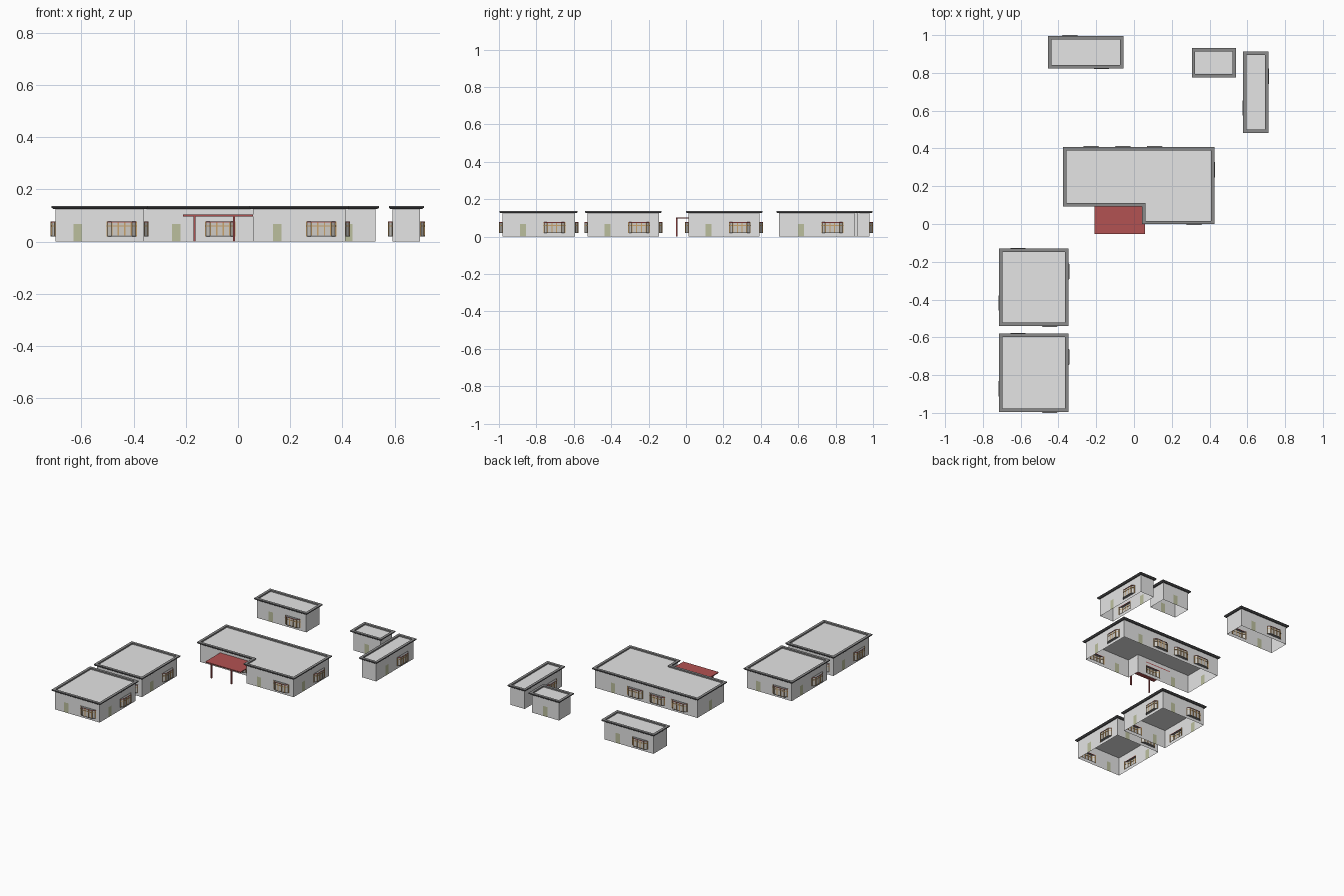
import bpy, bmesh, math
from mathutils import Vector, Matrix

if "Cube" in bpy.data.objects:
    bpy.data.objects.remove(bpy.data.objects["Cube"])


def material(name, rgb):
    m = bpy.data.materials.new(name)
    m.diffuse_color = (*rgb, 1)
    m.use_nodes = True
    m.node_tree.nodes["Principled BSDF"].inputs["Base Color"].default_value = m.diffuse_color
    return m


WALL = material("wall_grey", (0.78, 0.78, 0.78))
ROOF = material("roof_grey", (0.78, 0.78, 0.78))
RIM = material("rim_grey", (0.26, 0.26, 0.26))
FASCIA = material("fascia_dark", (0.13, 0.13, 0.135))
DOOR = material("door_olive", (0.50, 0.52, 0.34))
TAN = material("frame_tan", (0.58, 0.36, 0.15))
RED = material("red_metal", (0.45, 0.085, 0.085))
GLASS = material("glass_light", (0.62, 0.60, 0.56))

WALL_H, ROOF_TOP = 0.128, 0.137
SLOT = 0.168                      # spacing of doors and windows
WIN_W, WIN_Z0, WIN_Z1 = 0.112, 0.02, 0.077
DOOR_W, DOOR_H = 0.033, 0.068


def to_mesh(bm, name, mats):
    me = bpy.data.meshes.new(name)
    bm.to_mesh(me)
    bm.free()
    for m in mats:
        me.materials.append(m)
    return me


def add_object(name, me, matrix=None):
    ob = bpy.data.objects.new(name, me)
    bpy.context.collection.objects.link(ob)
    if matrix:
        ob.matrix_world = matrix
    return ob


def face(bm, pts, mat=0):
    f = bm.faces.new([bm.verts.new(p) for p in pts])
    f.material_index = mat


def prism(bm, outline, z0, z1, side, flat):
    n = len(outline)
    face(bm, [(x, y, z1) for x, y in outline], flat)
    face(bm, [(x, y, z0) for x, y in reversed(outline)], flat)
    for i in range(n):
        a, b = outline[i], outline[(i + 1) % n]
        face(bm, [(*a, z0), (*b, z0), (*b, z1), (*a, z1)], side)


def bar(bm, a, b, width, mat):
    """Square bar between two points."""
    a, b = Vector(a), Vector(b)
    d = b - a
    rot = d.to_track_quat('Z', 'Y').to_matrix().to_4x4()
    m = Matrix.Translation((a + b) / 2) @ rot @ Matrix.Diagonal((width, width, d.length, 1))
    for v in bmesh.ops.create_cube(bm, size=1, matrix=m)["verts"]:
        for f in v.link_faces:
            f.material_index = mat


def bay_window_mesh():
    bm = bmesh.new()
    plan = [(-0.056, 0), (-0.037, -0.0155), (0.037, -0.0155), (0.056, 0)]
    cap = [(-0.057, 0), (-0.038, -0.018), (0.038, -0.018), (0.057, 0)]
    prism(bm, cap, WIN_Z1 - 0.004, WIN_Z1, 1, 3)
    prism(bm, cap, WIN_Z0, WIN_Z0 + 0.003, 3, 3)
    posts = list(plan)
    for a, b in zip(plan, plan[1:]):
        # glass sheet and transom
        face(bm, [(*a, WIN_Z0), (*b, WIN_Z0), (*b, WIN_Z1), (*a, WIN_Z1)], 2)
        bar(bm, (*a, 0.06), (*b, 0.06), 0.004, 0)
    posts += [(-0.0125, -0.0155), (0.0125, -0.0155)]
    for p in posts:
        bar(bm, (*p, WIN_Z0), (*p, WIN_Z1), 0.005, 0)
    return to_mesh(bm, "bay_window", [TAN, RED, GLASS, RIM])


def offset(poly, d):
    """Grow a right-angled counter-clockwise outline by d."""
    out = []
    for i, p in enumerate(poly):
        e0 = (p - poly[i - 1]).normalized()
        e1 = (poly[(i + 1) % len(poly)] - p).normalized()
        out.append(p + d * (Vector((e0.y, -e0.x)) + Vector((e1.y, -e1.x))))
    return out


def building(name, outline, window_mesh):
    poly = [Vector(p) for p in outline]
    n = len(poly)
    # walls: door in the first slot of each side, bay windows in the rest
    bm = bmesh.new()
    count = 0
    for i in range(n):
        a, b = poly[i], poly[(i + 1) % n]
        length = (b - a).length
        u = (b - a) / length

        def panel(s0, s1, z0, z1, mat=0):
            p, q = a + u * s0, a + u * s1
            face(bm, [(*p, z0), (*q, z0), (*q, z1), (*p, z1)], mat)

        slots = int(length / (SLOT - 0.001))
        s = 0
        for k in range(slots):
            c = length / 2 + (k - (slots - 1) / 2) * SLOT
            h = (DOOR_W if k == 0 else WIN_W) / 2
            panel(s, c - h, 0, WALL_H)
            if k == 0:
                panel(c - h, c + h, 0, DOOR_H, 1)
                panel(c - h, c + h, DOOR_H, WALL_H)
            else:
                panel(c - h, c + h, 0, WIN_Z0)
                panel(c - h, c + h, WIN_Z1, WALL_H)
                count += 1
                m = Matrix.Translation((*(a + u * c), 0)) @ Matrix.Rotation(math.atan2(u.y, u.x), 4, 'Z')
                add_object(f"{name}_bay_window_{count}", window_mesh, m)
            s = c + h
        panel(s, length, 0, WALL_H)
    bmesh.ops.remove_doubles(bm, verts=bm.verts, dist=1e-5)
    add_object(name + "_walls", to_mesh(bm, name + "_walls", [WALL, DOOR]))

    # flat roof sheet
    bm = bmesh.new()
    face(bm, [(*p, WALL_H) for p in poly])
    add_object(name + "_roof", to_mesh(bm, name + "_roof", [ROOF]))

    # raised rim swept round the roof: (offset, height)
    profile = [(0, 0.125), (0.008, 0.125), (0.014, 0.130), (0.014, ROOF_TOP),
               (-0.004, ROOF_TOP), (-0.004, WALL_H)]
    bm = bmesh.new()
    rings = [[(*p, z) for p in offset(poly, d)] for d, z in profile]
    for k, (r0, r1) in enumerate(zip(rings, rings[1:])):
        for i in range(n):
            j = (i + 1) % n
            face(bm, [r0[i], r0[j], r1[j], r1[i]], 0 if k < 3 else 1)
    bmesh.ops.remove_doubles(bm, verts=bm.verts, dist=1e-5)
    add_object(name + "_roof_rim", to_mesh(bm, name + "_roof_rim", [FASCIA, RIM]))


def rect(x0, x1, y0, y1):
    return [(x0, y0), (x1, y0), (x1, y1), (x0, y1)]


win = bay_window_mesh()
building("main_hall", [(-0.362, 0.106), (0.057, 0.106), (0.057, 0.013),
                       (0.412, 0.013), (0.412, 0.394), (-0.362, 0.394)], win)
building("back_house", rect(-0.441, -0.07, 0.838, 0.982), win)
building("small_shed", rect(0.32, 0.526, 0.79, 0.917), win)
building("long_shed", rect(0.592, 0.698, 0.497, 0.90), win)
building("left_house", rect(-0.70, -0.36, -0.526, -0.144), win)
building("front_house", rect(-0.70, -0.36, -0.982, -0.594), win)

# porch canopy with two posts
bm = bmesh.new()
prism(bm, rect(-0.21, 0.057, -0.054, 0.106), 0.097, 0.103, 0, 0)
add_object("porch_canopy", to_mesh(bm, "porch_canopy", [RED]))
for k, x in enumerate((-0.167, -0.016)):
    bm = bmesh.new()
    bar(bm, (x, -0.049, 0), (x, -0.049, 0.098), 0.008, 0)
    add_object(f"porch_post_{k + 1}", to_mesh(bm, "porch_post", [RED]))
